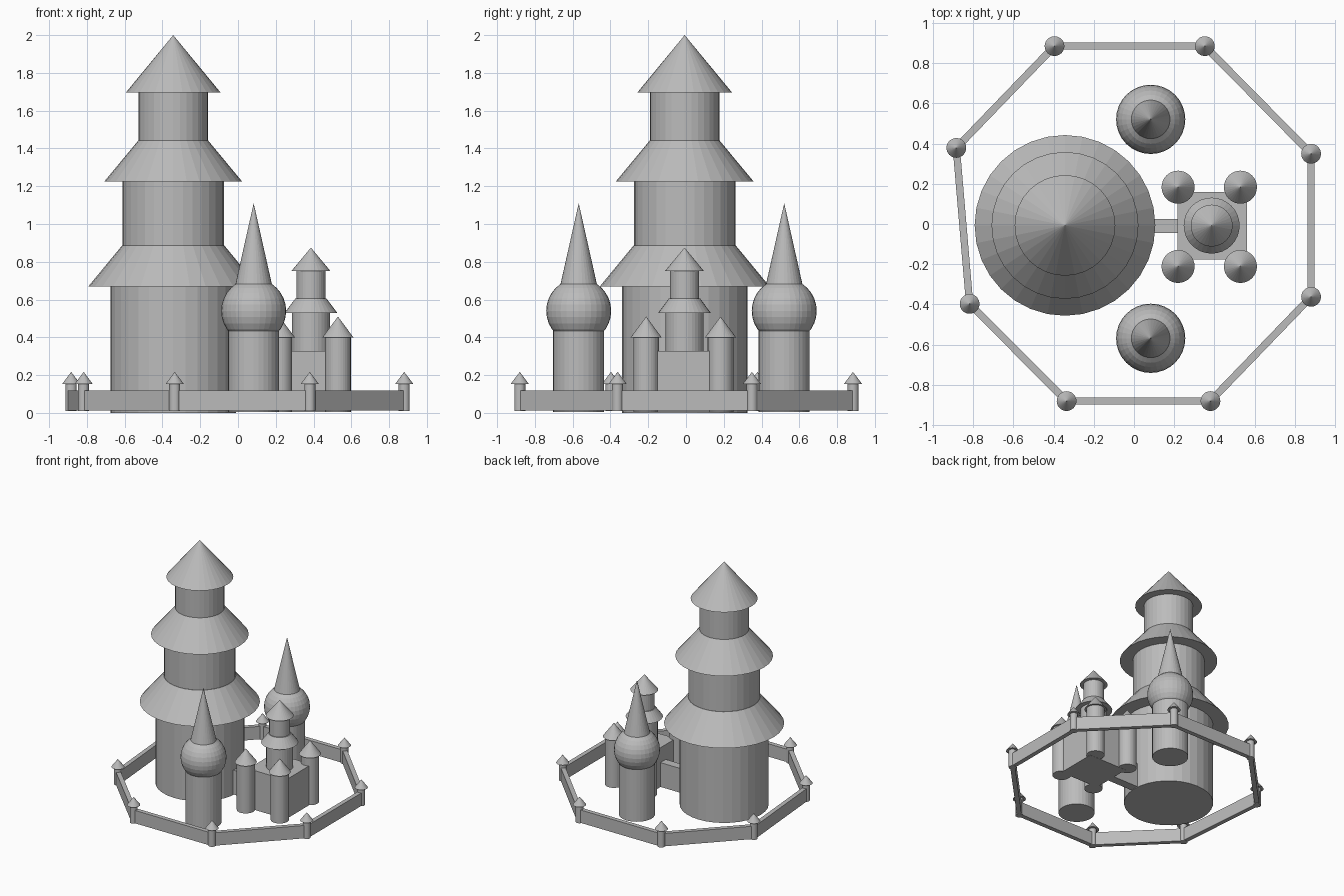
import bpy, bmesh, math
from mathutils import Matrix, Vector

if "Cube" in bpy.data.objects:
    bpy.data.objects.remove(bpy.data.objects["Cube"])

stone = bpy.data.materials.new("grey_stone")
stone.diffuse_color = (0.5, 0.5, 0.5, 1)
stone.use_nodes = True
stone.node_tree.nodes["Principled BSDF"].inputs["Base Color"].default_value = stone.diffuse_color


def finish(name, bm):
    me = bpy.data.meshes.new(name)
    bm.to_mesh(me)
    bm.free()
    me.materials.append(stone)
    ob = bpy.data.objects.new(name, me)
    bpy.context.collection.objects.link(ob)
    return ob


def cone(name, x, y, z0, z1, r0, r1, sides=32):
    """Closed cylinder, cone or frustum between two heights."""
    bm = bmesh.new()
    bmesh.ops.create_cone(bm, cap_ends=True, segments=sides, radius1=r0, radius2=r1,
                          depth=z1 - z0, matrix=Matrix.Translation((x, y, (z0 + z1) / 2)))
    return finish(name, bm)


def box(name, centre, size, angle=0):
    bm = bmesh.new()
    bmesh.ops.create_cube(bm, size=1, matrix=Matrix.Translation(centre)
                          @ Matrix.Rotation(angle, 4, 'Z') @ Matrix.Diagonal((*size, 1)))
    return finish(name, bm)


def ball(name, centre, r):
    bm = bmesh.new()
    bmesh.ops.create_uvsphere(bm, u_segments=32, v_segments=16, radius=r,
                              matrix=Matrix.Translation(centre))
    return finish(name, bm)


# great tower: three drums, each under a flared roof
TX, TY = -0.343, -0.007
for part, z0, z1, r0, r1 in [
    ("lower_drum", 0, 0.67, 0.333, 0.333), ("lower_roof", 0.67, 0.887, 0.449, 0.27),
    ("middle_drum", 0.887, 1.225, 0.268, 0.268), ("middle_roof", 1.225, 1.443, 0.365, 0.184),
    ("upper_drum", 1.443, 1.697, 0.184, 0.184), ("top_roof", 1.697, 2.0, 0.25, 0),
]:
    cone("great_tower_" + part, TX, TY, z0, z1, r0, r1)

# two side towers with round bulbs and spires
for side, y in (("front", -0.568), ("back", 0.52)):
    cone(side + "_tower_shaft", 0.083, y, 0.005, 0.45, 0.135, 0.135)
    ball(side + "_tower_bulb", (0.083, y, 0.54), 0.172)
    cone(side + "_tower_spire", 0.083, y, 0.665, 1.11, 0.1, 0)

# small keep: block, stepped turret, four corner turrets
KX, KY = 0.386, -0.008
box("keep_block", (KX + 0.002, KY, 0.166), (0.345, 0.336, 0.324))
for part, z0, z1, r0, r1 in [
    ("lower_drum", 0.32, 0.53, 0.101, 0.101), ("lower_roof", 0.53, 0.605, 0.139, 0.083),
    ("upper_drum", 0.605, 0.75, 0.077, 0.077), ("top_roof", 0.75, 0.875, 0.104, 0),
]:
    cone("keep_" + part, KX, KY, z0, z1, r0, r1)
for i, x in enumerate((0.219, 0.529)):
    for j, y in enumerate((-0.211, 0.183)):
        cone(f"keep_turret_{i}{j}", x, y, 0.005, 0.40, 0.068, 0.068)
        cone(f"keep_turret_roof_{i}{j}", x, y, 0.40, 0.51, 0.082, 0)

# passage joining keep and great tower
box("passage", (0.03, -0.01, 0.105), (0.42, 0.07, 0.2))

# ring wall with a roofed post at each corner
corners = [Vector(p) for p in (
    (-0.395, 0.884), (0.352, 0.884), (0.88, 0.349), (0.88, -0.362),
    (0.38, -0.88), (-0.335, -0.88), (-0.817, -0.397), (-0.883, 0.378))]
for i, a in enumerate(corners):
    b = corners[(i + 1) % len(corners)]
    d, m = b - a, (a + b) / 2
    box(f"wall_{i}", (m.x, m.y, 0.066), (d.length, 0.036, 0.106), math.atan2(d.y, d.x))
    cone(f"wall_post_{i}", a.x, a.y, 0.01, 0.155, 0.029, 0.029)
    cone(f"wall_post_roof_{i}", a.x, a.y, 0.152, 0.217, 0.049, 0)
